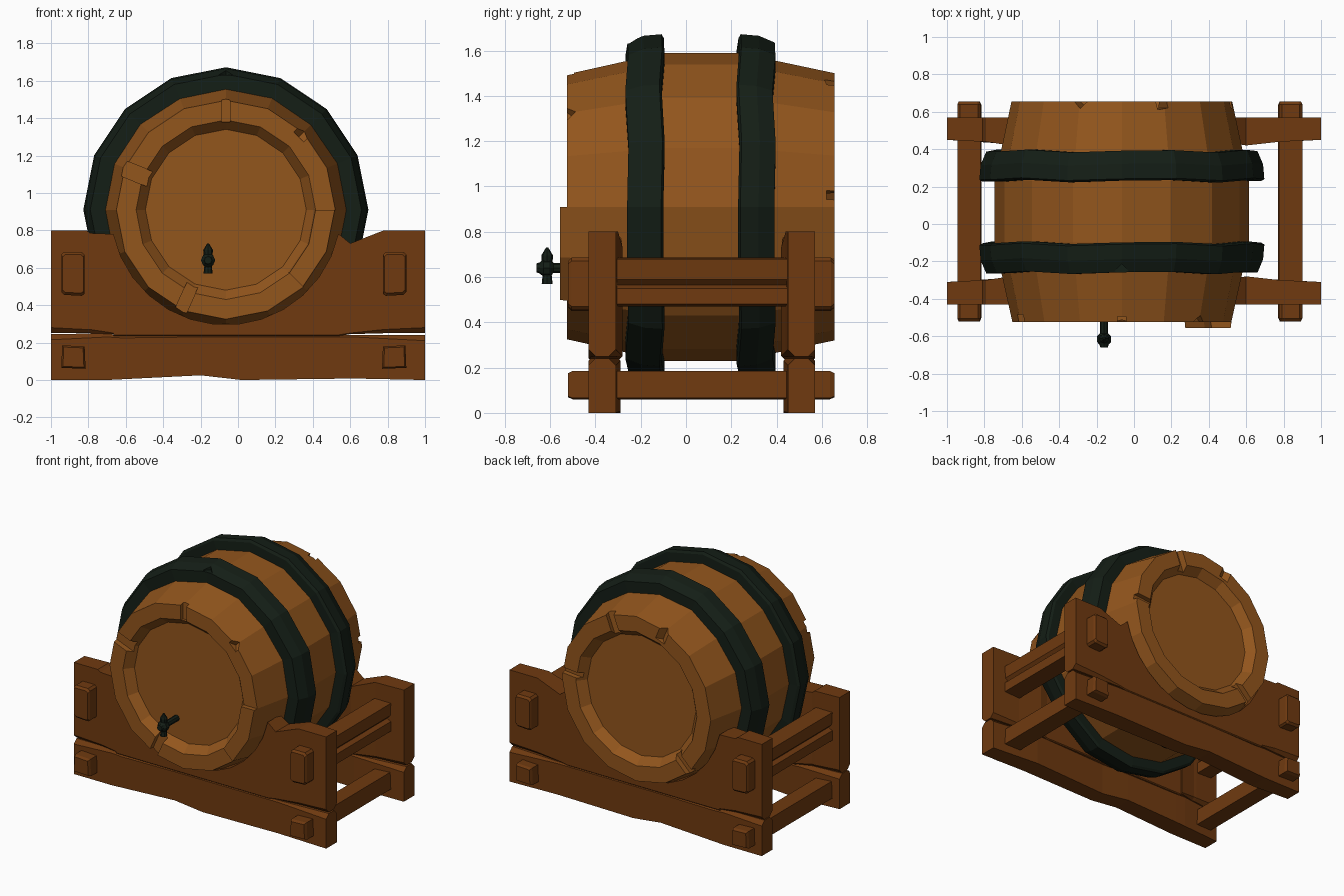
import bpy, bmesh, math
from mathutils import Matrix, Vector

if "Cube" in bpy.data.objects:
    bpy.data.objects.remove(bpy.data.objects["Cube"])

CX, CZ, SIDES = -0.065, 0.91, 16   # barrel axis runs along y


def material(name, rgb):
    m = bpy.data.materials.new(name)
    m.diffuse_color = (*rgb, 1)
    m.use_nodes = True
    m.node_tree.nodes["Principled BSDF"].inputs["Base Color"].default_value = m.diffuse_color
    return m


WOOD = material("barrel_wood", (0.29, 0.092, 0.012))
DARK = material("stand_wood", (0.16, 0.042, 0.005))
IRON = material("iron", (0.007, 0.013, 0.008))


def make(name, bm, mat):
    bmesh.ops.recalc_face_normals(bm, faces=bm.faces[:])
    me = bpy.data.meshes.new(name)
    bm.to_mesh(me)
    bm.free()
    ob = bpy.data.objects.new(name, me)
    bpy.context.collection.objects.link(ob)
    me.materials.append(mat)
    return ob


def loft(name, sections, mat, closed=False):
    """Join equal-sized rings of points; cap the ends unless closed."""
    bm = bmesh.new()
    rings = [[bm.verts.new(p) for p in s] for s in sections]
    n = len(rings[0])
    pairs = list(zip(rings, rings[1:])) + ([(rings[-1], rings[0])] if closed else [])
    for a, b in pairs:
        for i in range(n):
            j = (i + 1) % n
            bm.faces.new((a[i], a[j], b[j], b[i]))
    if not closed:
        bm.faces.new(rings[0])
        bm.faces.new(rings[-1])
    return make(name, bm, mat)


def ring_point(r, y, k, sides=SIDES, cx=CX, cz=CZ):
    a = 2 * math.pi * k / sides
    return (cx + r * math.cos(a), y, cz + r * math.sin(a))


def lathe(name, profile, mat, **kw):
    """Solid of rings (radius, y) with flat end discs."""
    n = kw.get("sides", SIDES)
    return loft(name, [[ring_point(r, y, k, **kw) for k in range(n)] for r, y in profile], mat)


def cut(target, name, cutters):
    """Subtract boxes: (angle, radius, y, size xyz, spin about radial axis)."""
    bm = bmesh.new()
    for ang, r, y, size, spin in cutters:
        mat = (Matrix.Translation((CX, y, CZ)) @ Matrix.Rotation(-math.radians(ang), 4, 'Y')
               @ Matrix.Translation((r, 0, 0)) @ Matrix.Rotation(math.radians(spin), 4, 'X')
               @ Matrix.Diagonal((*size, 1)))
        bmesh.ops.create_cube(bm, size=1, matrix=mat)
    c = make(name, bm, WOOD)
    c.hide_render = True
    c.hide_viewport = True
    mod = target.modifiers.new("cut", 'BOOLEAN')
    mod.operation, mod.solver, mod.object = 'DIFFERENCE', 'EXACT', c


# Barrel body with recessed heads at both ends
barrel = lathe("barrel", [(0.43, -0.465), (0.48, -0.525), (0.585, -0.525), (0.68, -0.1),
                          (0.68, 0.23), (0.59, 0.655), (0.48, 0.655), (0.43, 0.595)], WOOD)
# Stave gaps and chips: front rim, then back rim
cut(barrel, "barrel_notch_cutter", [
    (90, 0.55, -0.53, (0.16, 0.07, 0.045), 0), (158, 0.54, -0.53, (0.24, 0.09, 0.085), 0),
    (246, 0.54, -0.53, (0.24, 0.09, 0.065), 0), (45, 0.6, -0.53, (0.1, 0.06, 0.06), 45),
    (112, 0.6, 0.66, (0.2, 0.06, 0.06), 45), (69, 0.55, 0.66, (0.24, 0.09, 0.06), 10),
    (5, 0.55, 0.66, (0.24, 0.08, 0.04), 0), (225, 0.55, 0.66, (0.24, 0.09, 0.06), 0)])

# Two staves standing proud of the front rim
stave = [(0.47, -0.49), (0.48, -0.557), (0.582, -0.557), (0.59, -0.49)]
loft("proud_staves", [[ring_point(r, y, k) for r, y in stave] for k in (-2, -1, 0)], WOOD)

# Iron hoops
hoops = []
for name, y, s in (("front_hoop", -0.18, 1), ("back_hoop", 0.31, -1)):
    prof = [(0.64, -0.08), (0.725, -0.08), (0.755, -0.01), (0.762, 0.07), (0.745, 0.08), (0.64, 0.08)]
    rows = [[ring_point(r, y + s * d + 0.008 * math.sin(2.3 * k), k) for r, d in prof]
            for k in range(SIDES)]
    hoops.append(loft(name, rows, IRON, closed=True))
cut(hoops[0], "hoop_notch_cutter", [(90, 0.76, -0.27, (0.08, 0.08, 0.08), 45)])

# Tap: stem, round body, spout with pointed key
TX, TZ = -0.16, 0.64
lathe("tap_stem", [(0.022, -0.45), (0.022, -0.585), (0.038, -0.6), (0.038, -0.63),
                   (0.025, -0.645), (0.02, -0.66)], IRON, sides=8, cx=TX, cz=TZ)
key = [(0.024, 0.57), (0.02, 0.61), (0.024, 0.67), (0.026, 0.695), (0.005, 0.73)]
loft("tap_key", [[(TX + r * math.cos(k * math.pi / 4), -0.613 + r * math.sin(k * math.pi / 4), z)
                  for k in range(8)] for r, z in key], IRON)


# Stand end planks; stations are (x, z low, z high, seam chamfer, inner bulge)
def saddle(x):
    return CZ - math.sqrt(max(0.0, 0.615 ** 2 - (x - CX) ** 2))


upper = [(-1, 0.25, 0.8, 0.03, 0), (-0.81, 0.25, 0.8, 0.02, 0.01), (-0.79, 0.25, 0.785, 0.02, 0.01),
         (-0.665, 0.245, 0.78, 0.006, 0.03)]
upper += [(x, 0.235, saddle(x), 0.006, 0.02) for x in
          [CX + 0.615 * math.cos(math.radians(a)) for a in range(192, 350, 12)]]
upper += [(0.6, 0.245, 0.73, 0.006, 0.03), (0.78, 0.25, 0.8, 0.02, 0.01), (1, 0.25, 0.8, 0.03, 0)]
lower = [(-1, 0, 0.245, 0.03, 0), (-0.7, 0.0, 0.25, 0.02, 0.02), (-0.62, 0.004, 0.235, 0.01, 0.02),
         (-0.2, 0.025, 0.235, 0.005, 0.01), (0.02, 0.0, 0.235, 0.005, 0), (0.62, 0.008, 0.24, 0.01, 0.02),
         (1, 0, 0.24, 0.03, 0)]

for end, yo, s in (("front", -0.43, 1), ("back", 0.57, -1)):
    def section(x, lo, hi, c, b, seam_low):
        w = 0.12 + b
        if seam_low:
            pts = [(0, hi), (w, hi), (w, lo + c), (w - c, lo), (c, lo), (0, lo + c)]
        else:
            pts = [(0, lo), (w, lo), (w, hi - c), (w - c, hi), (c, hi), (0, hi - c)]
        return [(x, yo + s * y, z) for y, z in pts]
    loft(end + "_upper_plank", [section(*st, True) for st in upper], DARK)
    loft(end + "_lower_plank", [section(*st, False) for st in lower], DARK)

# Rails joining the planks, with tapered ends poking through them
for side, x in (("left", -0.88), ("right", 0.835)):
    o = math.copysign(1, x)
    bar = [(-0.06, 0.45), (0.065, 0.46), (0.065, 0.55), (0.035, 0.565), (0.06, 0.59),
           (0.065, 0.68), (-0.06, 0.685), (-0.06, 0.59), (-0.035, 0.565), (-0.06, 0.55)]
    beam = [(-0.065, 0.06), (0.065, 0.065), (0.06, 0.185), (-0.06, 0.18)]
    solid = [(-0.06, 0.46), (-0.045, 0.45), (0.05, 0.455), (0.065, 0.47), (0.065, 0.67),
             (0.05, 0.685), (-0.045, 0.685), (-0.06, 0.67)]

    def rail(name, prof, ys, zc):
        loft(name, [[(x + o * u * t, y, zc + (z - zc) * t) for u, z in prof] for y, t in ys], DARK)
    rail(side + "_upper_rail", [(u, z + 0.02 * (z < 0.5)) for u, z in bar], [(-0.33, 1), (0.47, 1)], 0.57)
    rail(side + "_upper_front_tenon", solid, [(-0.52, 0.88), (-0.505, 1), (-0.32, 1)], 0.57)
    rail(side + "_upper_back_tenon", solid, [(0.46, 1), (0.64, 1), (0.655, 0.88)], 0.57)
    rail(side + "_lower_rail", beam, [(-0.52, 0.86), (-0.5, 1), (0.635, 1), (0.655, 0.86)], 0.12)
